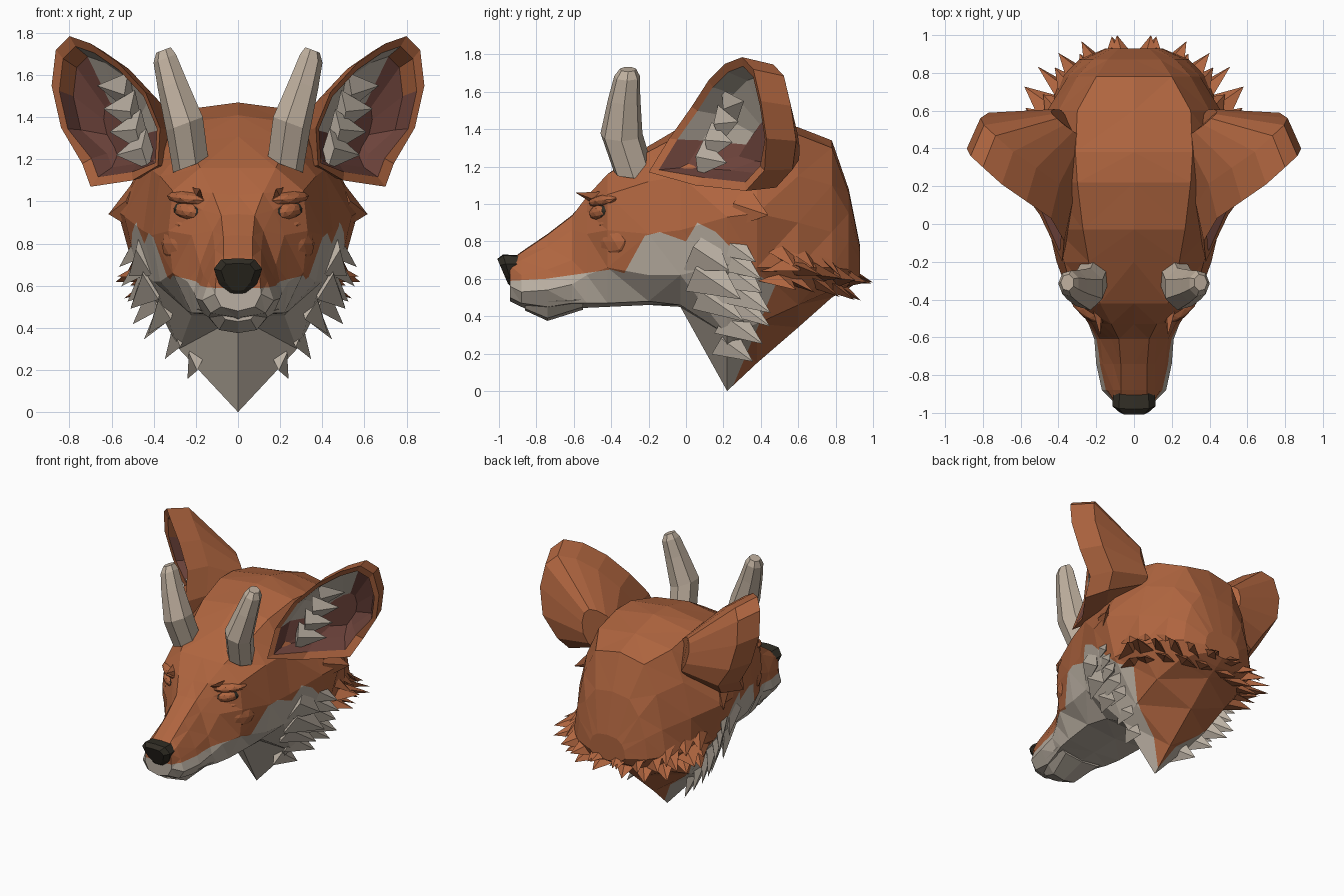
import bpy, bmesh, math, random
from mathutils import Vector as V, Matrix, Euler

if "Cube" in bpy.data.objects:
    bpy.data.objects.remove(bpy.data.objects["Cube"])
random.seed(4)

def mat(name, r, g, b):
    m = bpy.data.materials.new(name)
    m.diffuse_color = (r, g, b, 1)
    m.use_nodes = True
    m.node_tree.nodes["Principled BSDF"].inputs["Base Color"].default_value = m.diffuse_color
    return m

ORANGE = mat("orange fur", .43, .13, .05)
CREAM = mat("pale fur", .49, .43, .36)
HORN = mat("horn", .53, .44, .35)
DARK = mat("nose black", .03, .026, .018)
INNER = mat("inner ear", .15, .055, .043)

def finish(bm, name, mats):
    bmesh.ops.recalc_face_normals(bm, faces=bm.faces)
    me = bpy.data.meshes.new(name)
    bm.to_mesh(me)
    bm.free()
    ob = bpy.data.objects.new(name, me)
    bpy.context.collection.objects.link(ob)
    for m in mats:
        me.materials.append(m)
    ob.modifiers.new("mirror", 'MIRROR')
    return ob

def loft(rings, closed=True, rule=lambda i, j: 0):
    """Skin a list of point rings; closed=False leaves the x=0 seam open."""
    bm = bmesh.new()
    vs = [[bm.verts.new(p) for p in r] for r in rings]
    n = len(rings[0])
    for i in range(len(vs) - 1):
        for j in range(n if closed else n - 1):
            k = (j + 1) % n
            bm.faces.new((vs[i][j], vs[i][k], vs[i+1][k], vs[i+1][j])).material_index = rule(i, j)
    bm.faces.new(vs[0]).material_index = rule(0, 0)
    bm.faces.new(vs[-1]).material_index = rule(len(vs) - 2, 0)
    return bm

def sections(rows):
    """Rows are y followed by x, z pairs."""
    return [[(r[k], r[0], r[k+1]) for k in range(1, len(r), 2)] for r in rows]

# Head: half cross-sections from muzzle to nape
muzzle = [
    (-.94, 0, .70, .07, .695, .10, .67, .105, .62, .11, .56, .08, .50, 0, .48),
    (-.88, 0, .745, .07, .74, .11, .70, .14, .62, .17, .53, .13, .47, 0, .45),
    (-.74, 0, .84, .07, .835, .11, .77, .165, .65, .20, .54, .14, .45, 0, .385),
    (-.61, 0, .94, .08, .935, .12, .86, .18, .70, .21, .57, .17, .47, 0, .44),
    (-.53, 0, 1.03, .12, 1.04, .17, .96, .22, .84, .24, .62, .20, .47, 0, .445)]
skull = [
    (-.42, 0, 1.16, .18, 1.16, .31, 1.05, .33, .86, .31, .66, .22, .47, 0, .45),
    (-.2, 0, 1.31, .24, 1.28, .37, 1.12, .41, .84, .37, .62, .24, .48, 0, .46),
    (-.03, 0, 1.41, .27, 1.37, .41, 1.15, .45, .86, .40, .62, .22, .46, 0, .45),
    (.22, 0, 1.47, .30, 1.43, .45, 1.17, .54, .93, .48, .68, .28, .30, 0, 0),
    (.38, 0, 1.47, .31, 1.42, .46, 1.18, .57, .95, .49, .66, .30, .36, 0, .15),
    (.6, 0, 1.41, .30, 1.37, .40, 1.15, .46, .9, .46, .66, .30, .46, 0, .34)]
nape_rings = [
    (.78, 0, 1.34, .20, 1.30, .30, 1.1, .35, .85, .38, .66, .26, .54, 0, .50),
    (.87, 0, 1.08, .14, 1.06, .22, .95, .27, .80, .29, .65, .2, .57, 0, .55),
    (.93, 0, .78, .08, .77, .12, .74, .14, .70, .15, .64, .10, .60, 0, .59)]
bm = loft(sections(muzzle + skull + nape_rings), closed=False)
bmesh.ops.triangulate(bm, faces=bm.faces)
# Cut the pale fur edge into the faces, then colour below it
edge = [(-1.1, .58), (-.75, .6), (-.4, .65), (-.33, .63), (-.22, .83), (-.14, .85),
        (0, .8), (.06, .9), (.16, .85), (.38, .62), (1, .3)]

def cut(faces, co, no):
    geom = list({g for f in faces for g in (*f.verts, *f.edges, f)})
    if geom:
        bmesh.ops.bisect_plane(bm, geom=geom, plane_co=co, plane_no=no)

for y, z in edge:
    cut(bm.faces, (0, y, 0), (0, 1, 0))
for (y0, z0), (y1, z1) in zip(edge, edge[1:]):
    strip = [f for f in bm.faces if y0 < f.calc_center_median().y < y1]
    cut(strip, (0, y0, z0), (0, z0 - z1, y1 - y0))
cut(bm.faces, (0, .24, 0), (0, 1, -.42))
for f in bm.faces:
    c = f.calc_center_median()
    for (y0, z0), (y1, z1) in zip(edge, edge[1:]):
        if y0 <= c.y <= y1:
            line = z0 + (z1 - z0) * (c.y - y0) / (y1 - y0)
            f.material_index = int(c.z < line and c.y < .24 + .42 * c.z)
finish(bm, "head", [ORANGE, CREAM])

# Nose
nose = [(0, .72), (.08, .715), (.115, .67), (.09, .60), (.04, .54), (0, .535)]
finish(loft([[(x * s, y + (z - .64) * t, .65 + (z - .64) * s) for x, z in nose]
             for y, s, t in ((-.89, .95, 0), (-.955, 1, -.3), (-.985, .7, -.3))], closed=False), "nose", [DARK])

# Lower jaw lip
finish(loft(sections([(-.86, 0, .49, .10, .49, .06, .44, 0, .43),
                      (-.74, 0, .49, .16, .48, .09, .39, 0, .375),
                      (-.55, 0, .49, .20, .49, .14, .45, 0, .435)]), closed=False), "lower_jaw", [CREAM])

# Horns: bent seven-sided tapers
horn = [(.22, -.28, 1.17, .11), (.25, -.345, 1.37, .115), (.31, -.33, 1.56, .088),
        (.345, -.315, 1.68, .07), (.352, -.31, 1.72, .045)]
finish(loft([[(x + r * .8 * math.cos(a), y + r * math.sin(a), z - .3 * r * math.cos(a))
              for a in [k * math.tau / 7 for k in range(7)]] for x, y, z, r in horn]), "horn", [HORN])

# Ears: rim swept back into a cup, with a lined bowl
rim = [V(p) for p in ((.38, -.2, 1.17), (.37, -.09, 1.35), (.44, .03, 1.52), (.57, .12, 1.66),
                      (.70, .21, 1.75), (.80, .30, 1.785), (.865, .36, 1.72), (.885, .40, 1.55),
                      (.84, .43, 1.35), (.74, .42, 1.18), (.70, .32, 1.07), (.50, .05, 1.10))]
def ring(t, off, mid=V((.52, .25, 1.3))):
    return [p.lerp(mid, t * (2 if j > 8 and t < .3 else 1)) + V(off) for j, p in enumerate(rim)]
def ear_colour(i, j):
    if i < 3 or (i == 3 and j in (5, 6)):
        return 0
    return 2 if 0 < j < 5 else 1
ear_rings = [ring(.62, (-.02, .24, 0), V((.2, .33, 1.27))), ring(.06, (-.05, .17, -.01)), rim,
             ring(.10, (0, .01, 0)), ring(.2, (-.03, .11, 0)), ring(.65, (-.01, .19, 0))]
finish(loft(ear_rings, rule=ear_colour), "ear", [ORANGE, INNER, CREAM])

# Fur tufts: flattened four-sided spikes
def spikes(name, items, material):
    bm = bmesh.new()
    for base, tip, w in items:
        base, tip = V(base), V(tip)
        d = (tip - base).normalized()
        a = d.cross(V((base.x, base.y - .2, 0))).normalized() * w
        b = d.cross(a).normalized() * w * .4
        ring4 = [bm.verts.new(base + o) for o in (a, b, -a, -b)]
        t = bm.verts.new(tip)
        bm.faces.new(ring4)
        for k in range(4):
            bm.faces.new((ring4[k], ring4[(k + 1) % 4], t))
    finish(bm, name, [material])

def along(path, t):
    f = min(t, .9999) * (len(path) - 1)
    return V(path[int(f)]).lerp(V(path[int(f) + 1]), f % 1)

def row(path, n, push, w):
    """Tufts along a path; push is outward factor, backward and downward shift."""
    out = []
    for k in range(n):
        p = along(path, (k + .5) / n)
        d = V((p.x * push[0], push[1], push[2])) * random.uniform(.75, 1.2)
        out.append((p - d * .8, p + d, w * random.uniform(.85, 1.25)))
    return out

# Cheek ruff, pale in front and orange round the nape
spikes("cheek_tufts", row([(.51, .27, .80), (.48, .32, .60), (.38, .33, .42), (.17, .25, .17)], 7, (.14, .11, -.08), .11)
       + row([(.48, .12, .78), (.45, .17, .58), (.34, .2, .40)], 3, (.12, .11, -.08), .12), CREAM)
nape = [(.47, .48, .68), (.45, .62, .65), (.36, .77, .63), (.22, .87, .61), (.03, .91, .60)]
spikes("nape_tufts", row(nape, 6, (.27, .10, -.03), .13)
       + row([(x * .93, y - .04, z - .07) for x, y, z in nape], 5, (.22, .08, -.05), .11)
       + row([(x * .97, y - .03, z + .09) for x, y, z in nape], 5, (.18, .08, -.10), .13)
       + [((.49, .28, .99), (.615, .44, .94), .13), ((.06, .85, .64), (.09, 1.0, .58), .09)], ORANGE)
spikes("ear_tufts", [((.43 + .03 * k, .08 + .05 * k, 1.25 + .09 * k), (.58 + .03 * k, .22 + .03 * k, 1.22 + .11 * k), .10)
                     for k in range(4)], CREAM)

# Eyes, lids, brows and cheekbones
def ball(name, co, size, rot, material):
    bm = bmesh.new()
    bmesh.ops.create_icosphere(bm, subdivisions=2, radius=1)
    m = Matrix.Translation(co) @ Euler(rot).to_matrix().to_4x4() @ Matrix.Diagonal((*size, 1))
    bmesh.ops.transform(bm, matrix=m, verts=bm.verts)
    finish(bm, name, [material])

ball("eye_socket", (.235, -.455, .955), (.092, .042, .046), (0, -.15, .65), DARK)
ball("eye", (.235, -.46, .955), (.076, .047, .042), (0, -.15, .65), ORANGE)
ball("upper_lid", (.235, -.435, 1.015), (.12, .065, .035), (0, -.1, .65), ORANGE)
ball("lower_lid", (.25, -.42, .89), (.11, .05, .04), (0, -.1, .65), ORANGE)
ball("cheekbone", (.265, -.39, .80), (.12, .07, .10), (0, 0, .75), ORANGE)
spikes("brow_tuft", [((.19, -.44, 1.02), (.18, -.59, 1.06), .06)], ORANGE)
